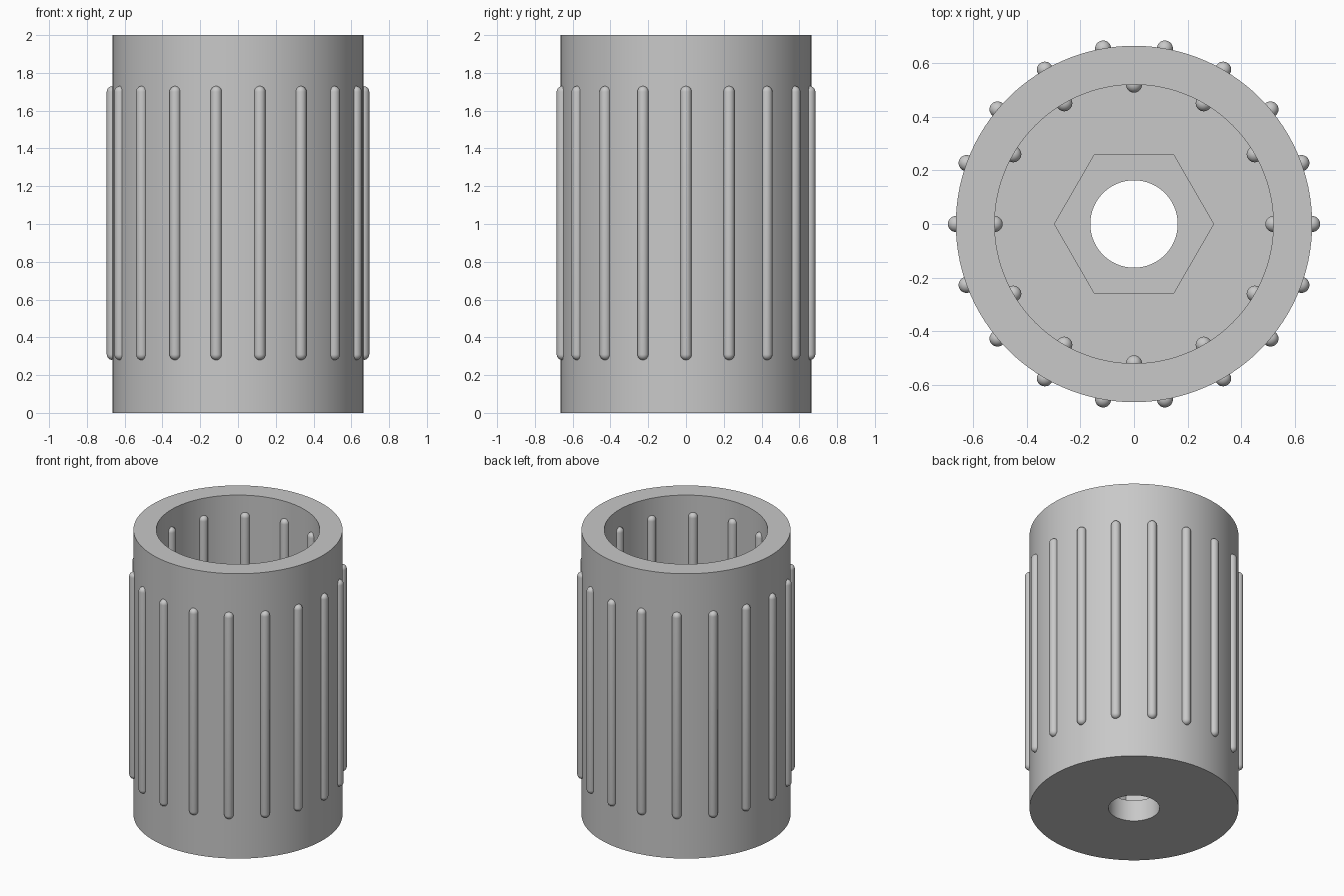
import bpy, bmesh
from math import pi, sin, cos, tau

if "Cube" in bpy.data.objects:
    bpy.data.objects.remove(bpy.data.objects["Cube"], do_unlink=True)

OUTER, INNER, BORE, NUT, RIB = 0.665, 0.52, 0.163, 0.297, 0.03
HEIGHT, FLOOR, NUT_FLOOR = 2.0, 0.31, 0.15

grey = bpy.data.materials.new("plain_grey")
grey.use_nodes = True
colour = (0.58, 0.58, 0.58, 1)
grey.diffuse_color = colour
grey.node_tree.nodes["Principled BSDF"].inputs["Base Color"].default_value = colour


def circle(radius):
    return lambda a: radius


def hexagon(radius):
    # Polar radius of a hexagon with corners on the x axis
    return lambda a: radius * cos(pi / 6) / cos(a % (pi / 3) - pi / 6)


def loft(bm, rings, segments, centre=(0, 0), closed=False):
    """Skin a stack of (radius function, z) rings around a vertical axis."""
    loops = []
    for shape, z in rings:
        loop = []
        for i in range(segments):
            a = tau * i / segments
            r = shape(a)
            loop.append(bm.verts.new((centre[0] + r * cos(a), centre[1] + r * sin(a), z)))
        loops.append(loop)
    pairs = list(zip(loops, loops[1:]))
    if closed:
        pairs.append((loops[-1], loops[0]))
    else:
        bm.faces.new(loops[0][::-1])
        bm.faces.new(loops[-1])
    for low, high in pairs:
        for i in range(segments):
            j = (i + 1) % segments
            bm.faces.new((low[i], low[j], high[j], high[i]))


def finish(bm, name):
    bmesh.ops.recalc_face_normals(bm, faces=bm.faces)
    mesh = bpy.data.meshes.new(name)
    bm.to_mesh(mesh)
    bm.free()
    mesh.materials.append(grey)
    obj = bpy.data.objects.new(name, mesh)
    bpy.context.collection.objects.link(obj)
    bpy.ops.object.select_all(action="DESELECT")
    obj.select_set(True)
    bpy.context.view_layer.objects.active = obj
    bpy.ops.object.shade_smooth_by_angle(angle=pi / 6)
    return obj


def rib_ring(name, count, radius, bottom, top):
    # Round-ended vertical ribs, half sunk in the wall
    steps = 6
    rings = []
    for z, start in ((bottom + RIB, -pi / 2), (top - RIB, 0)):
        for k in range(steps + 1):
            a = start + pi / 2 * k / steps
            rings.append((circle(max(RIB * cos(a), 0.001)), z + RIB * sin(a)))
    bm = bmesh.new()
    for i in range(count):
        a = tau * i / count
        loft(bm, rings, 20, (radius * cos(a), radius * sin(a)))
    return finish(bm, name)


# Tube with a stepped floor: wide cavity, hexagonal pocket, round bore
body = bmesh.new()
loft(body, [
    (circle(BORE), 0), (circle(OUTER), 0),
    (circle(OUTER), HEIGHT), (circle(INNER), HEIGHT),
    (circle(INNER), FLOOR), (hexagon(NUT), FLOOR),
    (hexagon(NUT), NUT_FLOOR), (circle(BORE), NUT_FLOOR),
], 120, closed=True)
finish(body, "tube_body")

# Grip ribs outside and guide ribs inside
rib_ring("outer_ribs", 18, OUTER, 0.28, 1.73)
rib_ring("inner_ribs", 12, INNER, 0.43, 1.88)
